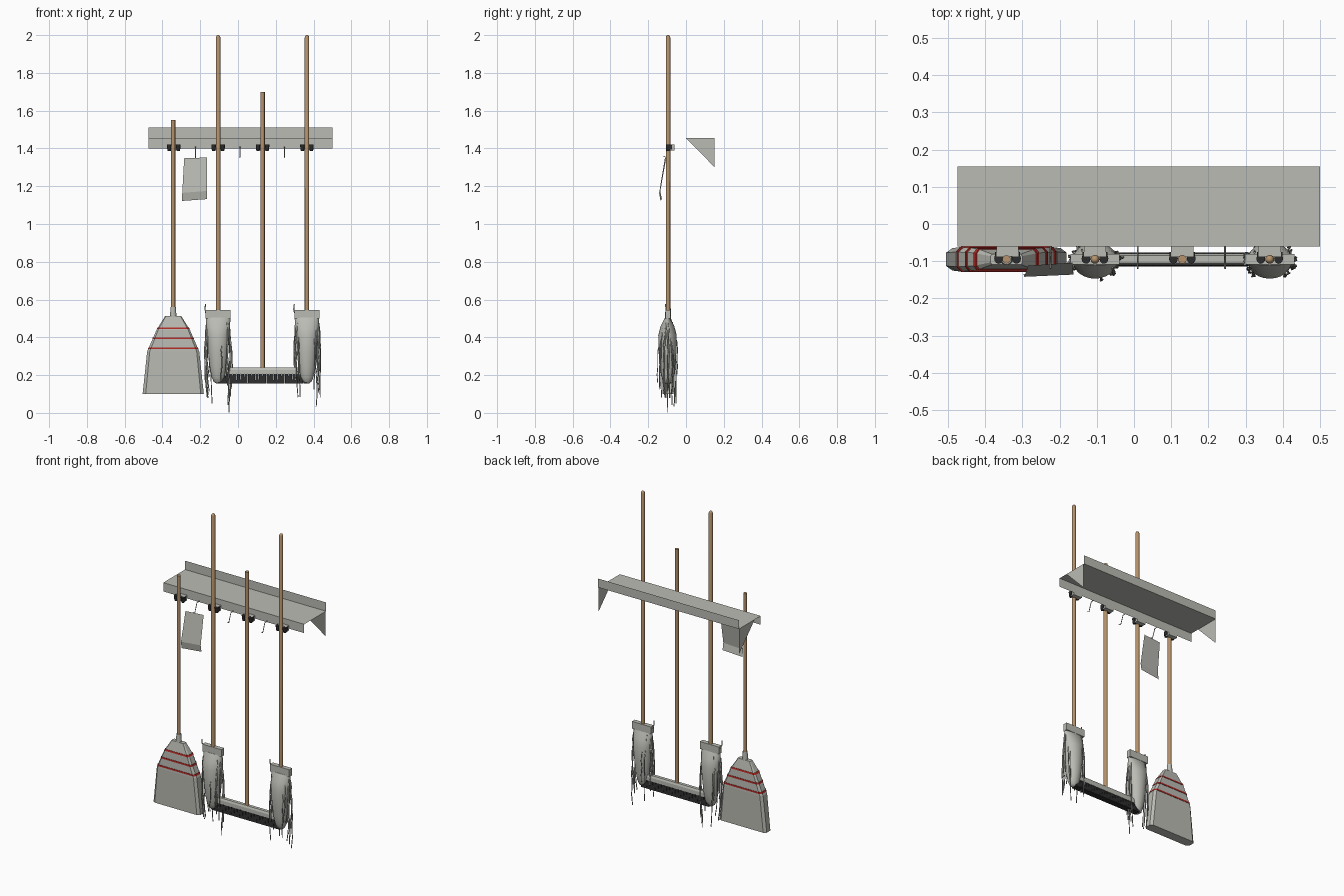
import bpy, math, random

if "Cube" in bpy.data.objects:
    bpy.data.objects.remove(bpy.data.objects["Cube"])

random.seed(4)
Y = -0.095                      # plane in which all the tools hang


def mat(name, r, g, b):
    m = bpy.data.materials.new(name)
    m.diffuse_color = (r, g, b, 1)
    m.use_nodes = True
    m.node_tree.nodes["Principled BSDF"].inputs["Base Color"].default_value = m.diffuse_color
    return m


GREY = mat("light grey", 0.50, 0.50, 0.46)
WOOD = mat("wood", 0.46, 0.29, 0.15)
RED = mat("red", 0.45, 0.025, 0.02)
BLACK = mat("black", 0.025, 0.025, 0.025)


def mesh(name, verts, faces, m, smooth=False):
    me = bpy.data.meshes.new(name)
    me.from_pydata(verts, [], faces)
    me.materials.append(m)
    ob = bpy.data.objects.new(name, me)
    bpy.context.collection.objects.link(ob)
    if smooth:
        bpy.ops.object.select_all(action='DESELECT')
        ob.select_set(True)
        bpy.context.view_layer.objects.active = ob
        bpy.ops.object.shade_smooth_by_angle(angle=math.radians(40))
    return ob


def loft(name, x, y, sections, m, outline, smooth=False):
    """Stack (z, rx, ry) copies of a unit outline and cap both ends."""
    n = len(outline)
    verts = [(x + u * rx, y + v * ry, z) for z, rx, ry in sections for u, v in outline]
    faces = [(k * n + i, k * n + (i + 1) % n, (k + 1) * n + (i + 1) % n, (k + 1) * n + i)
             for k in range(len(sections) - 1) for i in range(n)]
    faces += [tuple(reversed(range(n))), tuple(range(len(verts) - n, len(verts)))]
    return mesh(name, verts, faces, m, smooth)


def circle(n):
    return [(math.cos(2 * math.pi * i / n), math.sin(2 * math.pi * i / n)) for i in range(n)]


SQUARE = [(-1, -1), (1, -1), (1, 1), (-1, 1)]
CHAMFER = [(-.9, -1), (.9, -1), (1, -.6), (1, .6), (.9, 1), (-.9, 1), (-1, .6), (-1, -.6)]


def box(name, x0, x1, y0, y1, z0, z1, m):
    rx, ry = (x1 - x0) / 2, (y1 - y0) / 2
    return loft(name, x0 + rx, y0 + ry, [(z0, rx, ry), (z1, rx, ry)], m, SQUARE)


def wires(name, paths, radius, m):
    cu = bpy.data.curves.new(name, 'CURVE')
    cu.dimensions = '3D'
    cu.bevel_depth = radius
    cu.bevel_resolution = 1
    cu.use_fill_caps = True
    for p in paths:
        s = cu.splines.new('POLY')
        s.points.add(len(p) - 1)
        for pt, co in zip(s.points, p):
            pt.co = (*co, 1)
    cu.materials.append(m)
    ob = bpy.data.objects.new(name, cu)
    bpy.context.collection.objects.link(ob)
    bpy.ops.object.select_all(action='DESELECT')
    ob.select_set(True)
    bpy.context.view_layer.objects.active = ob
    bpy.ops.object.convert(target='MESH')


# Folded sheet shelf: front lip down, back lip up
X0, X1 = -0.475, 0.50
profile = [(-0.06, 1.40), (-0.06, 1.455), (0.155, 1.455), (0.155, 1.51)]
mesh("shelf", [(x, y, z) for y, z in profile for x in (X0, X1)],
     [(2 * i, 2 * i + 1, 2 * i + 3, 2 * i + 2) for i in range(3)], GREY)

# Triangular end brackets
for side, x in (("left", X0), ("right", X1)):
    mesh(side + "_bracket", [(x, 0, 1.455), (x, 0.152, 1.455), (x, 0.152, 1.30)],
         [(0, 1, 2)], GREY)

# Tool grips: mount, jaw plate and a pair of rollers
for i, x in enumerate((-0.34, -0.105, 0.13, 0.365)):
    box(f"grip_mount_{i}", x - 0.03, x + 0.03, -0.088, -0.06, 1.388, 1.42, GREY)
    for s in (-1, 1):
        loft(f"grip_roller_{i}", x + s * 0.024, Y + 0.002,
             [(1.387, .008, .009), (1.40, .011, .013), (1.42, .012, .014)],
             BLACK, circle(12), True)
        box(f"grip_arm_{i}", x + s * 0.028 - 0.006, x + s * 0.028 + 0.006,
            -0.09, -0.075, 1.395, 1.418, BLACK)

# Wire hooks
wires("hooks", [[(x, -0.06, 1.408), (x, -0.085, 1.405), (x, -0.105, 1.352), (x, -0.12, 1.36)]
                for x in (-0.225, 0.01, 0.245)], 0.0025, GREY)

# Dustpan hanging from the first hook, with a folded lower lip
pan = [(-0.285, -0.112, 1.348), (-0.165, -0.104, 1.352), (-0.163, -0.136, 1.175),
       (-0.295, -0.142, 1.165), (-0.297, -0.135, 1.122), (-0.163, -0.128, 1.132)]
mesh("dustpan", pan, [(3, 2, 1, 0), (4, 5, 2, 3)], GREY)


# Wooden handles
def handle(name, x, z0, z1, r=0.0118, rounded=True):
    top = [(z1 - 0.012, r, r), (z1 - 0.004, r * .75, r * .75), (z1, r * .3, r * .3)] \
        if rounded else [(z1, r, r)]
    loft(name, x, Y, [(z0, r, r)] + top, WOOD, circle(16), True)


handle("broom_handle", -0.343, 0.54, 1.55, 0.011, False)
handle("push_broom_handle", 0.13, 0.23, 1.70, 0.0118, False)

# Corn broom: flared head, collar and stitched bands
BX = -0.343
head = [(0.10, .162, .030), (0.325, .138, .033), (0.44, .088, .029), (0.512, .043, .014)]
loft("broom_head", BX, Y, head, GREY, CHAMFER)
loft("broom_collar", BX, Y, [(0.50, .018, .016), (0.56, .014, .014)], GREY, circle(16), True)


def head_size(z):
    for (za, xa, ya), (zb, xb, yb) in zip(head, head[1:]):
        if za <= z <= zb:
            t = (z - za) / (zb - za)
            return z, xa + (xb - xa) * t + 0.002, ya + (yb - ya) * t + 0.002


for i, z in enumerate((0.342, 0.395, 0.448)):
    loft(f"broom_band_{i}", BX, Y, [head_size(z - 0.005), head_size(z + 0.005)], RED, CHAMFER)

# Push broom: rounded head block over a row of bristle tufts
loft("push_broom_block", 0.13, Y, [(0.205, .235, .015), (0.228, .235, .015), (0.24, .233, .010)],
     GREY, SQUARE)
for i in range(24):
    x = -0.105 + 0.47 * (i + 0.5) / 24
    loft(f"bristle_tuft_{i}", x, Y, [(0.155, .0098, .019), (0.205, .0085, .013)], BLACK, SQUARE)

# String mops
body = [(0.155, .010, .010), (0.165, .024, .020), (0.19, .035, .030), (0.24, .044, .040),
        (0.32, .053, .047), (0.41, .060, .049), (0.46, .063, .036), (0.505, .065, .013)]
for name, x, lowest in (("left_mop", -0.105, 0.0), ("right_mop", 0.365, 0.03)):
    handle(name + "_handle", x, 0.53, 2.0)
    loft(name + "_head", x, Y - 0.003, body, GREY, circle(24), True)
    box(name + "_clamp", x - 0.066, x + 0.066, Y - 0.014, Y + 0.014, 0.50, 0.545, GREY)
    wires(name + "_clamp_bolt", [[(x - 0.066, Y, 0.53), (x - 0.070, Y - 0.01, 0.55),
                                  (x - 0.067, Y - 0.014, 0.575)]], 0.003, GREY)
    strands = []
    for k in range(24):
        # most strands hang at the two sides, a few in front and behind
        a = random.gauss(0, 0.65) + (math.pi if k % 2 else 0)
        end = lowest + 0.003 if k == 0 else random.uniform(lowest + 0.04, 0.24)
        start = random.uniform(0.40, 0.49)
        drift = random.uniform(-0.01, 0.008)
        path = []
        for j in range(7):
            t = j / 6
            rx = 0.062 + 0.008 * math.sin(t * 3) + drift * t
            ry = 0.030 + 0.025 * min(1, 2.5 * t)
            w = random.uniform(-0.0025, 0.0025)
            path.append((x + rx * math.cos(a) + w, Y - 0.003 + ry * math.sin(a) + w,
                         start + (end - start) * t))
        strands.append(path)
    wires(name + "_strands", strands, 0.0026, GREY)
